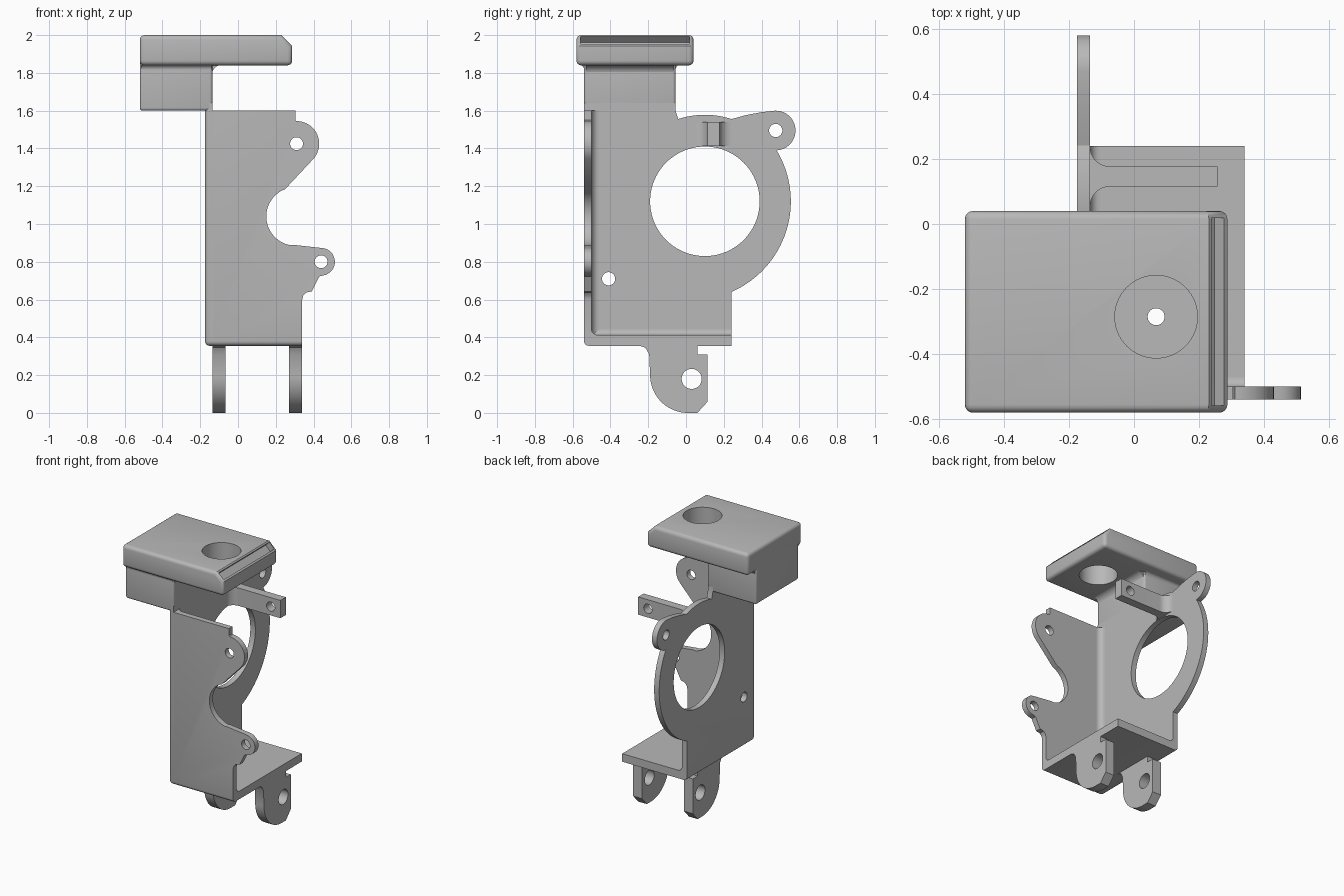
import bpy, bmesh
from math import radians, cos, sin, pi
from mathutils import Vector

cube = bpy.data.objects.get("Cube")
if cube:
    bpy.data.objects.remove(cube, do_unlink=True)

grey = bpy.data.materials.new("plain_grey")
grey.use_nodes = True
grey.diffuse_color = (0.48, 0.48, 0.48, 1)
grey.node_tree.nodes["Principled BSDF"].inputs["Base Color"].default_value = (0.48, 0.48, 0.48, 1)

X, Y, Z = Vector((1, 0, 0)), Vector((0, 1, 0)), Vector((0, 0, 1))


def arc(cx, cy, r, start, end, n=16):
    """Points along an arc, angles in degrees."""
    angles = [radians(start + (end - start) * i / n) for i in range(n + 1)]
    return [(cx + r * cos(a), cy + r * sin(a)) for a in angles]


def prism(name, pts, u, v, w, lo, hi, origin=Vector((0, 0, 0))):
    """Flat profile in the u-v plane, extruded along w from lo to hi."""
    bm = bmesh.new()
    face = bm.faces.new([bm.verts.new(origin + u * a + v * b + w * lo) for a, b in pts])
    new = bmesh.ops.extrude_face_region(bm, geom=[face])["geom"]
    bmesh.ops.translate(bm, vec=w * (hi - lo), verts=[g for g in new if isinstance(g, bmesh.types.BMVert)])
    bmesh.ops.recalc_face_normals(bm, faces=bm.faces)
    mesh = bpy.data.meshes.new(name)
    bm.to_mesh(mesh)
    bm.free()
    mesh.materials.append(grey)
    obj = bpy.data.objects.new(name, mesh)
    bpy.context.scene.collection.objects.link(obj)
    return obj


def block(name, x0, x1, y0, y1, z0, z1):
    return prism(name, [(x0, y0), (x1, y0), (x1, y1), (x0, y1)], X, Y, Z, z0, z1)


def bake(obj):
    """Turn the modifiers of an object into real geometry."""
    deps = bpy.context.evaluated_depsgraph_get()
    mesh = bpy.data.meshes.new_from_object(obj.evaluated_get(deps))
    obj.modifiers.clear()
    obj.data = mesh


def bevel(obj, width, angle=50):
    mod = obj.modifiers.new("Bevel", 'BEVEL')
    mod.width, mod.segments = width, 4
    mod.limit_method, mod.angle_limit = 'ANGLE', radians(angle)
    bake(obj)


def boolean(obj, cutter, operation='DIFFERENCE', keep=False):
    mod = obj.modifiers.new("Cut", 'BOOLEAN')
    mod.operation, mod.object, mod.solver = operation, cutter, 'EXACT'
    bake(obj)
    if not keep:
        bpy.data.objects.remove(cutter, do_unlink=True)


def hole(obj, a, b, r, u, v, w, n=48):
    circle = arc(a, b, r, 0, 360, n)[:-1]
    boolean(obj, prism("hole_cutter", circle, u, v, w, -3, 3))


def fillet(name, corner, u, v, r, w, length):
    """Concave strip filling the inner corner between two faces."""
    pts = [(0, 0)] + arc(r, r, r, 270, 180, 8)
    return prism(name, pts, u, v, w, 0, length, Vector(corner))


# Side plate with the large ring opening and an ear
side_pts = ([(-0.54, 0.355), (0.24, 0.355)]
            + arc(0.032, 1.12, 0.523, -66.5, 31, 32)
            + arc(0.475, 1.495, 0.105, -85, 92, 20)
            + [(0.40, 1.592), (0.32, 1.577)]
            + arc(0.10, 1.12, 0.458, 72, 108, 12)
            + [(-0.055, 1.60), (-0.055, 1.64), (-0.54, 1.64)])
side = prism("side_plate", side_pts, Y, Z, X, -0.175, -0.135)
hole(side, 0.10, 1.12, 0.29, Y, Z, X, 80)
hole(side, 0.475, 1.495, 0.035, Y, Z, X)
hole(side, -0.41, 0.71, 0.035, Y, Z, X)

# Front plate with two ears and a round notch
front_pts = ([(-0.175, 0.355), (0.34, 0.355), (0.34, 0.60), (0.345, 0.62), (0.36, 0.637),
              (0.39, 0.643), (0.43, 0.722)]
             + arc(0.44, 0.80, 0.073, -80, 84)
             + [(0.29, 0.89)]
             + arc(0.305, 1.04, 0.155, 258, 120, 24)
             + [(0.25, 1.185)]
             + arc(0.31, 1.425, 0.12, -43, 90)
             + [(0.305, 1.55), (0.305, 1.60), (-0.175, 1.60)])
front = prism("front_plate", front_pts, X, Z, Y, -0.54, -0.50)
hole(front, 0.31, 1.425, 0.034, X, Z, Y)
hole(front, 0.44, 0.80, 0.034, X, Z, Y)

# Floor plate with its small hole
floor = block("floor_plate", -0.175, 0.34, -0.54, 0.24, 0.355, 0.413)
hole(floor, 0.068, -0.285, 0.026, X, Y, Z)

# Round the shared outer edges of the three plates
rounder = block("rounding_helper", -0.175, 2, -0.54, 2, 0.355, 3)
bevel(rounder, 0.025)
for plate in (side, front, floor):
    boolean(plate, rounder, 'INTERSECT', keep=True)
bpy.data.objects.remove(rounder, do_unlink=True)

# Inner corner fillets
fillet("front_side_fillet", (-0.135, -0.50, 0.38), X, Y, 0.04, Z, 1.22)
fillet("floor_side_fillet", (-0.135, -0.52, 0.413), X, Z, 0.03, Y, 0.76)
fillet("floor_front_fillet", (-0.15, -0.50, 0.413), Y, Z, 0.03, X, 0.49)

# Two mounting lugs below the floor
lug_pts = ([(-0.255, 0.37), (-0.245, 0.355), (-0.215, 0.345), (-0.195, 0.31)]
           + arc(0.01, 0.20, 0.20, 180, 270)
           + [(0.06, 0), (0.115, 0.06), (0.115, 0.31), (0.06, 0.31), (0.06, 0.37)])
for name, x in (("right_lug", -0.135), ("left_lug", 0.27)):
    lug = prism(name, lug_pts, Y, Z, X, x, x + 0.07)
    hole(lug, 0.03, 0.18, 0.053, Y, Z, X)

# Arm reaching out from the top of the ring, flared at its root
arm_pts = ([(-0.15, 0.055), (-0.135, 0.055)] + arc(-0.075, 0.055, 0.06, 180, 90, 8)
           + [(0.257, 0.115), (0.257, 0.177)]
           + arc(-0.075, 0.237, 0.06, 270, 180, 8) + [(-0.15, 0.237)])
arm = prism("arm", arm_pts, X, Y, Z, 1.412, 1.54)
hole(arm, 0.18, 1.475, 0.033, X, Z, Y)

# Neck block joining the side plate to the cap
neck = block("neck", -0.52, -0.135, -0.54, -0.055, 1.60, 1.90)
bevel(neck, 0.015)
fillet("neck_inner_fillet", (-0.137, -0.53, 1.842), X, -Z, 0.05, Y, 0.465)
fillet("neck_front_fillet", (-0.51, -0.54, 1.842), -Y, -Z, 0.025, X, 0.37)
fillet("neck_back_fillet", (-0.51, -0.055, 1.842), Y, -Z, 0.025, X, 0.37)

# Cap with a chamfered end, a large round hole and an end pocket
cap_pts = [(-0.52, 1.84), (0.287, 1.84), (0.287, 1.943), (0.23, 2.0), (-0.52, 2.0)]
cap = prism("cap", cap_pts, X, Z, Y, -0.58, 0.04)
bevel(cap, 0.025)
hole(cap, 0.068, -0.285, 0.127, X, Y, Z, 64)
pocket_pts = [(0.268, 2.022), (0.307, 1.983), (0.247, 1.923), (0.208, 1.962)]
boolean(cap, prism("pocket_cutter", pocket_pts, X, Z, Y, -0.558, 0.018))

# Smooth rounded surfaces, keep sharp edges
bpy.ops.object.select_all(action='DESELECT')
for obj in bpy.context.scene.objects:
    if obj.type == 'MESH' and grey.name in obj.data.materials:
        obj.select_set(True)
        bpy.context.view_layer.objects.active = obj
bpy.ops.object.shade_smooth_by_angle(angle=radians(30))
